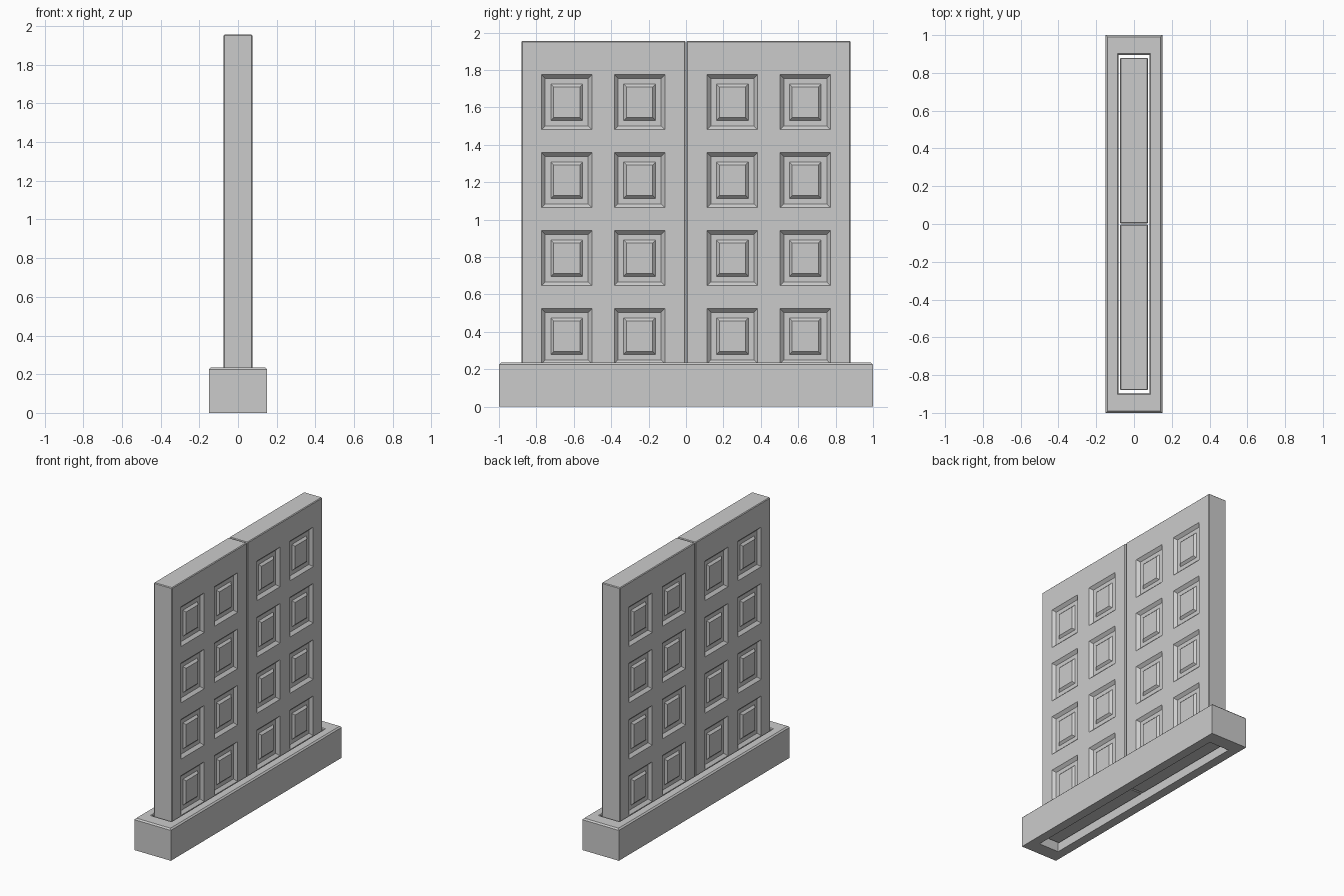
import bpy, bmesh
from mathutils import Vector

if "Cube" in bpy.data.objects:
    bpy.data.objects.remove(bpy.data.objects["Cube"])


def make_object(name, bm):
    bmesh.ops.recalc_face_normals(bm, faces=bm.faces)
    mesh = bpy.data.meshes.new(name)
    bm.to_mesh(mesh)
    bm.free()
    obj = bpy.data.objects.new(name, mesh)
    bpy.context.collection.objects.link(obj)
    return obj


# Base: a rectangular section swept round a slot, with chamfered upper edges
def build_base():
    loops = [(0.15, 1.0, 0), (0.15, 1.0, 0.225), (0.14, 0.99, 0.235),
             (0.087, 0.902, 0.235), (0.082, 0.896, 0.23), (0.082, 0.896, 0)]
    bm = bmesh.new()
    rings = [[bm.verts.new((sx * hx, sy * hy, z))
              for sx, sy in ((-1, -1), (1, -1), (1, 1), (-1, 1))]
             for hx, hy, z in loops]
    for a, b in zip(rings, rings[1:] + rings[:1]):
        for i in range(4):
            j = (i + 1) % 4
            bm.faces.new((a[i], a[j], b[j], b[i]))
    return make_object("base", bm)


# Door leaf: bevelled slab, cut into a grid so coffers can be inset on both sides
def build_leaf():
    y0, y1, z0, z1, half = 0.003, 0.88, 0.055, 1.955, 0.075
    col_y = (0.248, 0.638)
    row_z = (0.377, 0.794, 1.211, 1.628)
    pw, ph = 0.135, 0.147

    bm = bmesh.new()
    bmesh.ops.create_cube(bm, size=1)
    for v in bm.verts:
        v.co = Vector((v.co.x * 2 * half,
                       y0 if v.co.y < 0 else y1,
                       z0 if v.co.z < 0 else z1))
    bmesh.ops.bevel(bm, geom=bm.edges[:], offset=0.005, segments=1,
                    affect='EDGES', profile=0.5)

    def cut(co, normal):
        bmesh.ops.bisect_plane(bm, geom=bm.verts[:] + bm.edges[:] + bm.faces[:],
                               plane_co=co, plane_no=normal)

    for s in (-1, 1):
        for y in col_y:
            cut((0, y + s * pw, 0), (0, 1, 0))
        for z in row_z:
            cut((0, 0, z + s * ph), (0, 0, 1))
    bm.normal_update()

    def is_panel(f):
        c = f.calc_center_median()
        return (abs(f.normal.x) > 0.9
                and any(abs(c.y - y) < 0.01 for y in col_y)
                and any(abs(c.z - z) < 0.01 for z in row_z))

    panels = [f for f in bm.faces if is_panel(f)]
    # sloped rim, flat floor, raised centre
    for thickness, depth in ((0.02, -0.02), (0.03, 0), (0.015, 0.015)):
        bmesh.ops.inset_individual(bm, faces=panels, thickness=thickness,
                                   depth=depth, use_even_offset=True)
    obj = make_object("door_leaves", bm)
    mirror = obj.modifiers.new("Mirror", 'MIRROR')
    mirror.use_axis = (False, True, False)
    mirror.use_mirror_merge = False
    return obj


build_base()
build_leaf()
